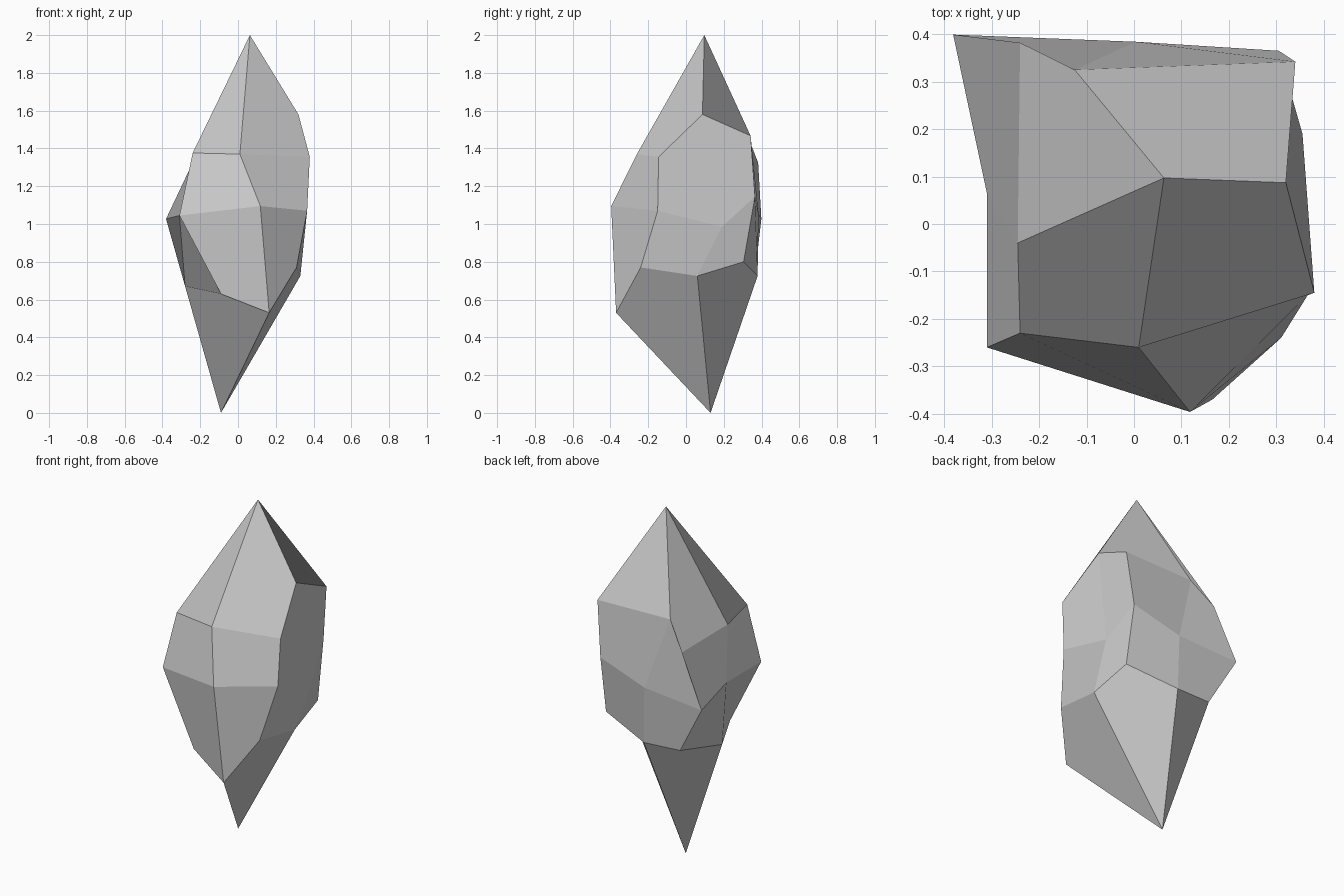
import bpy
import bmesh

if "Cube" in bpy.data.objects:
    bpy.data.objects.remove(bpy.data.objects["Cube"])

# Three irregular eight-sided rings of the crystal, starting at the back right corner
RINGS = [
    # lower ring
    [(0.31, 0.305, 0.80), (0.33, 0.06, 0.725), (0.31, -0.24, 0.77), (0.165, -0.37, 0.53),
     (-0.09, -0.285, 0.63), (-0.28, 0.062, 0.67), (-0.217, 0.365, 0.733), (0.011, 0.379, 0.725)],
    # middle ring
    [(0.305, 0.365, 1.145), (0.355, 0.19, 0.985), (0.366, -0.15, 1.07), (0.118, -0.396, 1.095),
     (-0.31, -0.26, 1.045), (-0.31, 0.065, 1.045), (-0.381, 0.399, 1.027), (0.004, 0.384, 1.053)],
    # upper ring
    [(0.34, 0.342, 1.467), (0.32, 0.087, 1.58), (0.38, -0.145, 1.355), (0.01, -0.26, 1.37),
     (-0.24, -0.23, 1.376), (-0.245, -0.04, 1.332), (-0.24, 0.382, 1.325), (-0.125, 0.325, 1.469)],
]
TOP = (0.063, 0.097, 2.0)
BOTTOM = (-0.09, 0.13, 0.0)

bm = bmesh.new()
rings = [[bm.verts.new(p) for p in ring] for ring in RINGS]


def bridge(low, high):
    """Quads between two neighbouring rings."""
    n = len(low)
    for i in range(n):
        j = (i + 1) % n
        bm.faces.new((low[i], low[j], high[j], high[i]))


def cap(ring, tip, ridged):
    """Four kite faces from a ring to a point; the ridged ones fold along tip to corner."""
    v = bm.verts.new(tip)
    n = len(ring)
    for i in range(1, n, 2):
        mid = (i + 1) % n
        a, b, c = ring[i], ring[mid], ring[(i + 2) % n]
        bm.faces.new((b, c, v, a) if mid in ridged else (a, b, c, v))


# Faceted waist
for low, high in zip(rings, rings[1:]):
    bridge(low, high)

# Pointed ends
cap(rings[0], BOTTOM, {2, 6})
cap(rings[-1], TOP, {0, 2, 4, 6})

bmesh.ops.recalc_face_normals(bm, faces=bm.faces[:])
mesh = bpy.data.meshes.new("crystal")
bm.to_mesh(mesh)
bm.free()
bpy.context.collection.objects.link(bpy.data.objects.new("crystal", mesh))
